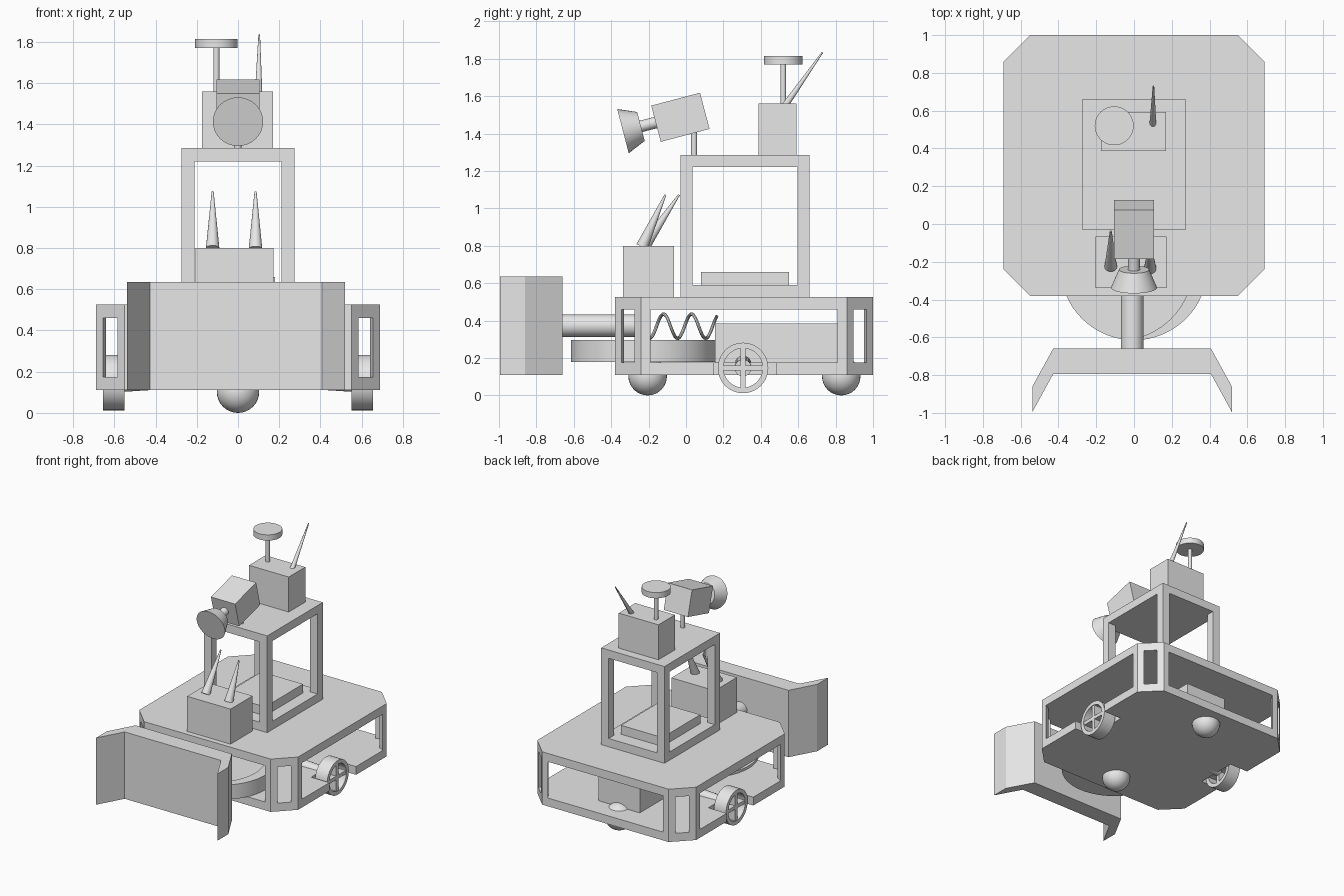
import bpy, bmesh, math
from mathutils import Vector

cube = bpy.data.objects.get("Cube")
if cube:
    bpy.data.objects.remove(cube)

grey = bpy.data.materials.new("plain_grey")
grey.use_nodes = True
GREY = (0.8, 0.8, 0.8, 1)
grey.diffuse_color = GREY
grey.node_tree.nodes["Principled BSDF"].inputs["Base Color"].default_value = GREY


def finish(name, bm):
    bmesh.ops.recalc_face_normals(bm, faces=bm.faces)
    mesh = bpy.data.meshes.new(name)
    bm.to_mesh(mesh)
    bm.free()
    mesh.materials.append(grey)
    obj = bpy.data.objects.new(name, mesh)
    bpy.context.collection.objects.link(obj)
    return obj


def smooth(obj):
    bpy.ops.object.select_all(action="DESELECT")
    obj.select_set(True)
    bpy.context.view_layer.objects.active = obj
    bpy.ops.object.shade_smooth_by_angle(angle=math.radians(35))
    return obj


def box(name, x0, x1, y0, y1, z0, z1):
    bm = bmesh.new()
    bmesh.ops.create_cube(bm, size=1)
    for v in bm.verts:
        v.co = ((x0 + x1) / 2 + v.co.x * (x1 - x0),
                (y0 + y1) / 2 + v.co.y * (y1 - y0),
                (z0 + z1) / 2 + v.co.z * (z1 - z0))
    return finish(name, bm)


def prism(name, outline, z0, z1):
    bm = bmesh.new()
    face = bm.faces.new([bm.verts.new((p[0], p[1], z0)) for p in outline])
    top = bmesh.ops.extrude_face_region(bm, geom=[face])["geom"]
    for v in top:
        if isinstance(v, bmesh.types.BMVert):
            v.co.z = z1
    return finish(name, bm)


def rod(name, a, b, r0, r1=None, sides=32):
    a, b = Vector(a), Vector(b)
    bm = bmesh.new()
    bmesh.ops.create_cone(bm, cap_ends=True, segments=sides, radius1=r0,
                          radius2=r0 if r1 is None else r1, depth=(b - a).length)
    turn = (b - a).to_track_quat("Z", "Y")
    for v in bm.verts:
        v.co = turn @ v.co + (a + b) / 2
    return smooth(finish(name, bm))


def arc(cx, cy, r, a0, a1, n):
    return [(cx + r * math.cos(a0 + (a1 - a0) * i / n),
             cy + r * math.sin(a0 + (a1 - a0) * i / n)) for i in range(n + 1)]


# Chassis: two chamfered plates, the lower one notched for the wheels
right = [(0.55, -0.38), (0.69, -0.24), (0.69, 0.86), (0.55, 1.0)]
notch = [(0.69, 0.15), (0.53, 0.15), (0.53, 0.48), (0.69, 0.48)]
lower = right[:2] + notch + right[2:]


def mirrored(half):
    return half + [(-x, y) for x, y in reversed(half)]


deck = mirrored(right)
prism("chassis_floor", mirrored(lower), 0.11, 0.175)
prism("chassis_deck", deck, 0.46, 0.525)
for i, p in enumerate(deck):
    p = Vector(p)
    u = (Vector(deck[i - 1]) - p).normalized()
    w = (Vector(deck[(i + 1) % len(deck)]) - p).normalized()
    prism("chassis_post", [p + u * 0.05, p, p + w * 0.05, p + (u + w) * 0.07], 0.175, 0.46)
box("battery_box", -0.18, 0.18, 0.155, 0.83, 0.17, 0.385)

# Ball casters
for name, y in (("front_caster", -0.205), ("rear_caster", 0.83)):
    bm = bmesh.new()
    bmesh.ops.create_uvsphere(bm, u_segments=32, v_segments=16, radius=0.103)
    bmesh.ops.translate(bm, verts=bm.verts, vec=(0, y, 0.103))
    smooth(finish(name, bm))

# Spoked drive wheels with motors
WY, WZ = 0.305, 0.147
for side, label in ((1, "left"), (-1, "right")):
    bm = bmesh.new()
    rings = []
    for x, r in ((0.55, 0.135), (0.655, 0.135), (0.655, 0.105), (0.55, 0.105)):
        rings.append([bm.verts.new((side * x, y, z))
                      for y, z in arc(WY, WZ, r, 0, math.tau, 40)[:-1]])
    for k in range(4):
        a, b = rings[k], rings[(k + 1) % 4]
        for i in range(len(a)):
            j = (i + 1) % len(a)
            bm.faces.new((a[i], a[j], b[j], b[i]))
    smooth(finish(label + "_wheel_rim", bm))
    x0, x1 = sorted((side * 0.555, side * 0.65))
    box(label + "_wheel_spoke_flat", x0, x1, WY - 0.11, WY + 0.11, WZ - 0.014, WZ + 0.014)
    box(label + "_wheel_spoke_upright", x0, x1, WY - 0.014, WY + 0.014, WZ - 0.11, WZ + 0.11)
    rod(label + "_motor", (side * 0.25, WY, WZ + 0.02), (side * 0.56, WY, WZ), 0.045)

# Round tray with a crescent wall
R, TY, SHIFT = 0.39, -0.225, 0.08
rod("tray_floor", (0, TY, 0.18), (0, TY, 0.2), R, sides=64)
t = math.acos(-SHIFT / 2 / R)
f = math.pi - t
crescent = arc(0, TY, R, -t, t, 40) + arc(-SHIFT, TY, R, f, -f, 40)[1:-1]
smooth(prism("tray_wall", crescent, 0.2, 0.295))

# Ram arm and coil spring
rod("ram_arm", (-0.01, -0.67, 0.373), (-0.01, -0.25, 0.373), 0.06)
curve = bpy.data.curves.new("coil_spring", "CURVE")
curve.dimensions = "3D"
curve.bevel_depth = 0.009
curve.bevel_resolution = 2
line = curve.splines.new("POLY")
STEPS = 110
line.points.add(STEPS)
for i, p in enumerate(line.points):
    y = -0.26 + 0.425 * i / STEPS
    ang = math.tau * (y + 0.12) / 0.15
    p.co = (-0.01 + 0.065 * math.sin(ang), y, 0.37 + 0.065 * math.cos(ang), 1)
curve.materials.append(grey)
spring = bpy.data.objects.new("coil_spring", curve)
bpy.context.collection.objects.link(spring)
bpy.ops.object.select_all(action="DESELECT")
spring.select_set(True)
bpy.context.view_layer.objects.active = spring
bpy.ops.object.convert(target="MESH")
smooth(spring)

# Front blade with swept wings
blade = mirrored([(0.418, -0.795), (0.528, -0.995), (0.528, -0.86), (0.418, -0.66)])
prism("front_blade", [(x - 0.01, y) for x, y in blade], 0.11, 0.635)

# Front control box with two tapered spikes
box("front_box", -0.205, 0.172, -0.338, -0.065, 0.525, 0.8)
rod("right_spike", (-0.123, -0.225, 0.795), (-0.123, -0.037, 1.073), 0.033, 0.005, 20)
rod("left_spike", (0.085, -0.235, 0.795), (0.085, -0.11, 1.073), 0.033, 0.005, 20)

# Open tower
box("tower_base", -0.275, 0.275, -0.03, 0.66, 0.525, 0.59)
box("tower_top", -0.275, 0.275, -0.03, 0.66, 1.22, 1.285)
for x in (-0.275, 0.21):
    for y in (-0.03, 0.595):
        box("tower_post", x, x + 0.065, y, y + 0.065, 0.59, 1.22)
box("tower_tray", -0.18, 0.18, 0.08, 0.55, 0.59, 0.66)

# Tilted camera head
rod("camera_post", (0, 0.043, 1.285), (0, 0.043, 1.43), 0.016, sides=20)
camera = box("camera_body", -0.105, 0.105, -0.135, 0.135, -0.1, 0.1)
camera.location = (0, -0.03, 1.487)
camera.rotation_euler.x = math.radians(14.8)
rod("camera_stem", (0, -0.25, 1.436), (0, -0.15, 1.462), 0.031)
rod("camera_hood", (0, -0.337, 1.413), (0, -0.241, 1.438), 0.122, 0.08)

# Rear sensor box with disc and aerial
box("sensor_box", -0.175, 0.17, 0.387, 0.592, 1.285, 1.56)
rod("disc_stem", (-0.105, 0.52, 1.56), (-0.105, 0.52, 1.775), 0.015, sides=20)
rod("sensor_disc", (-0.105, 0.52, 1.77), (-0.105, 0.52, 1.815), 0.103, sides=40)
rod("aerial", (0.1, 0.53, 1.55), (0.103, 0.73, 1.835), 0.018, 0.004, 16)
